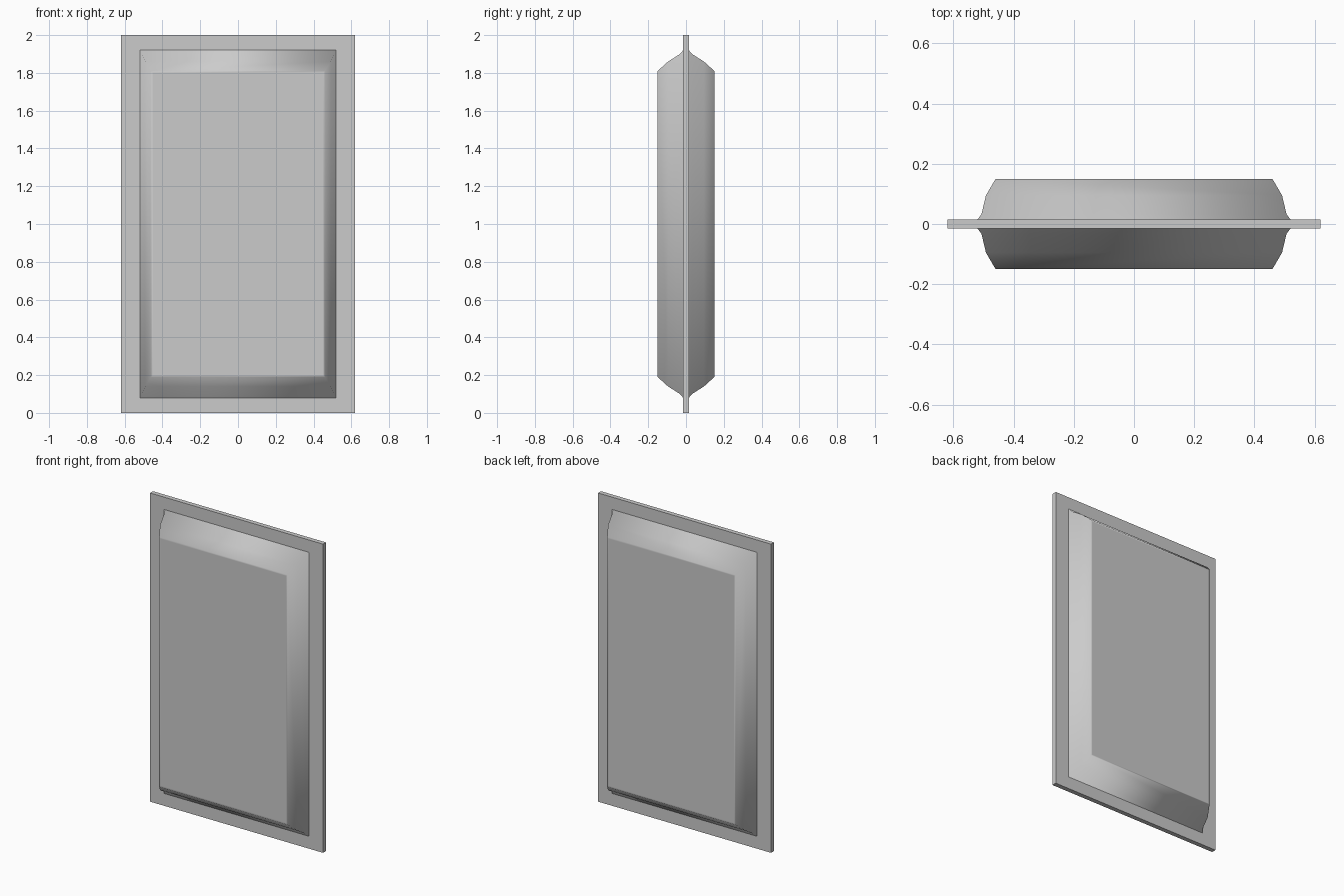
import bpy, bmesh, math

cube = bpy.data.objects.get("Cube")
if cube:
    bpy.data.objects.remove(cube, do_unlink=True)

grey = bpy.data.materials.new("mid grey")
grey.use_nodes = True
colour = (0.6, 0.6, 0.6, 1)
grey.diffuse_color = colour
grey.node_tree.nodes["Principled BSDF"].inputs["Base Color"].default_value = colour


def loft(name, rings, cap_start, smooth_angle):
    """Stack rectangles of (half width, half height, depth) towards the front."""
    bm = bmesh.new()
    loops = [[bm.verts.new((sx * w, -d, 1 + sz * h))
              for sx, sz in ((-1, -1), (1, -1), (1, 1), (-1, 1))]
             for w, h, d in rings]
    for a, b in zip(loops, loops[1:]):
        for i in range(4):
            j = (i + 1) % 4
            bm.faces.new((a[i], a[j], b[j], b[i]))
    bm.faces.new(loops[-1])
    if cap_start:
        bm.faces.new(loops[0][::-1])
    bmesh.ops.recalc_face_normals(bm, faces=bm.faces)
    mesh = bpy.data.meshes.new(name)
    bm.to_mesh(mesh)
    bm.free()
    mesh.materials.append(grey)
    obj = bpy.data.objects.new(name, mesh)
    bpy.context.collection.objects.link(obj)
    bpy.ops.object.select_all(action='DESELECT')
    obj.select_set(True)
    bpy.context.view_layer.objects.active = obj
    if smooth_angle:
        bpy.ops.object.shade_smooth_by_angle(angle=math.radians(smooth_angle))
    return obj


# Thin rim sheet
loft("rim_sheet", [(0.62, 1, -0.015), (0.62, 1, 0.015)], True, 0)

# Puffed pouch, front half mirrored to the back
pouch = loft("puffed_pouch", [(0.52, 0.92, 0.0), (0.52, 0.92, 0.015),
                              (0.507, 0.90, 0.032), (0.492, 0.86, 0.095),
                              (0.46, 0.81, 0.15), (0.45, 0.80, 0.15)], False, 80)
mirror = pouch.modifiers.new("Mirror", 'MIRROR')
mirror.use_axis = (False, True, False)
weighted = pouch.modifiers.new("Weighted normals", 'WEIGHTED_NORMAL')
weighted.keep_sharp = True
